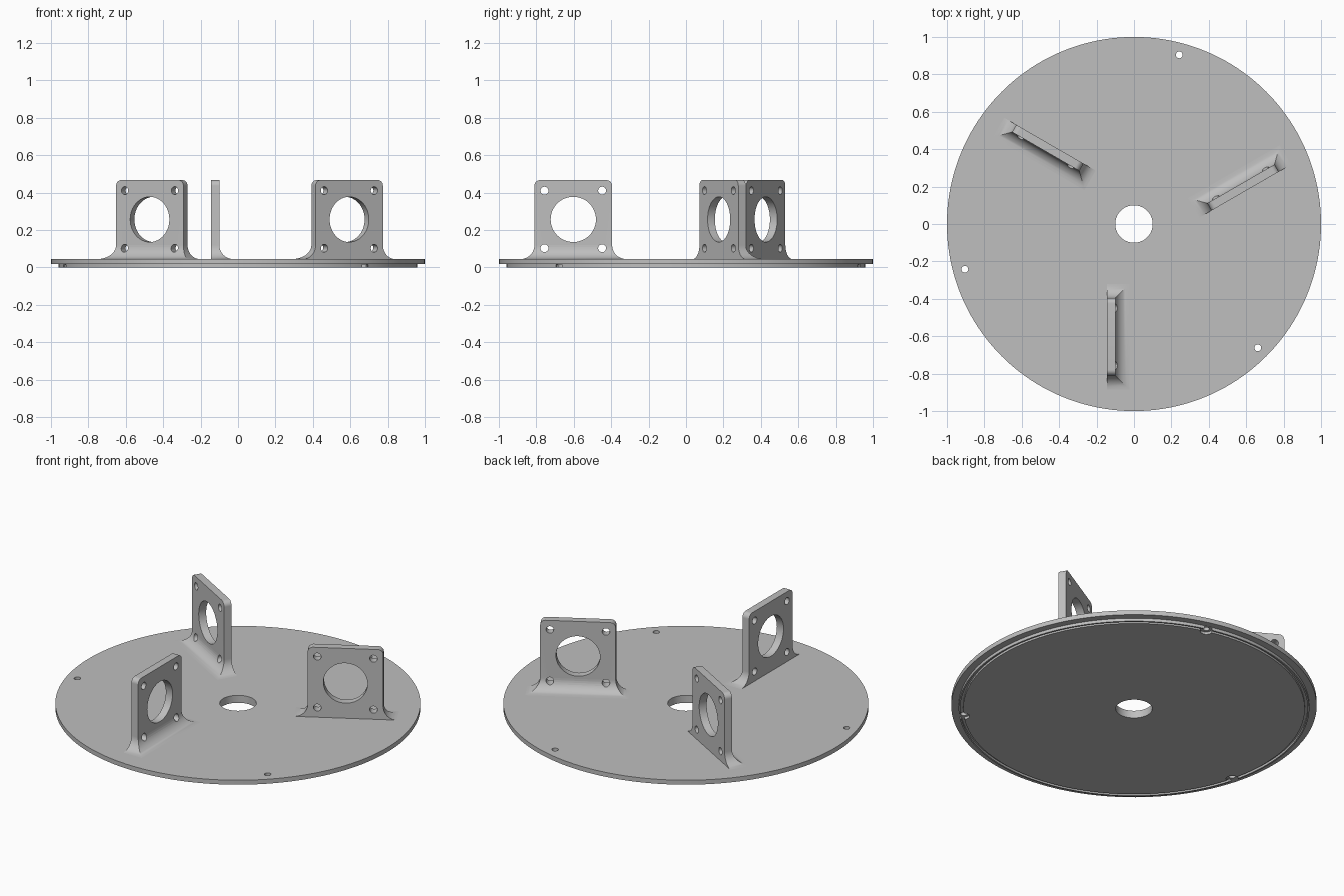
import bpy, bmesh
from math import sin, cos, pi, radians
from mathutils import Matrix, Vector

default = bpy.data.objects.get("Cube")
if default:
    bpy.data.objects.remove(default)

grey = bpy.data.materials.new("light grey")
grey.use_nodes = True
COLOUR = (0.52, 0.52, 0.52, 1)
grey.diffuse_color = COLOUR
grey.node_tree.nodes["Principled BSDF"].inputs["Base Color"].default_value = COLOUR


def make_object(name, bm):
    bmesh.ops.recalc_face_normals(bm, faces=bm.faces)
    mesh = bpy.data.meshes.new(name)
    bm.to_mesh(mesh)
    bm.free()
    mesh.materials.append(grey)
    obj = bpy.data.objects.new(name, mesh)
    bpy.context.collection.objects.link(obj)
    return obj


def select(obj):
    bpy.ops.object.select_all(action='DESELECT')
    obj.select_set(True)
    bpy.context.view_layer.objects.active = obj


def drill(obj, holes):
    """Cut cylinders given as (centre, axis, radius, depth)."""
    bm = bmesh.new()
    for centre, axis, radius, depth in holes:
        turn = Vector(axis).to_track_quat('Z', 'Y').to_matrix().to_4x4()
        bmesh.ops.create_cone(bm, cap_ends=True, segments=48, radius1=radius,
                              radius2=radius, depth=depth,
                              matrix=Matrix.Translation(centre) @ turn)
    cutter = make_object("hole_cutter", bm)
    cutter.hide_render = True
    mod = obj.modifiers.new("holes", 'BOOLEAN')
    mod.operation = 'DIFFERENCE'
    mod.solver = 'EXACT'
    mod.object = cutter
    select(obj)
    bpy.ops.object.modifier_apply(modifier=mod.name)
    bpy.data.objects.remove(cutter)


def smooth(obj):
    select(obj)
    bpy.ops.object.shade_smooth_by_angle(angle=radians(30))


# Round base: stepped rim, ring groove underneath, centre hole
TOP = 0.045
profile = [(0.1, 0), (0.935, 0), (0.935, 0.013), (0.951, 0.013), (0.951, 0),
           (0.96, 0), (0.96, 0.018), (1, 0.018), (1, TOP), (0.1, TOP)]
SEGMENTS = 160
bm = bmesh.new()
rings = []
for i in range(SEGMENTS):
    a = 2 * pi * i / SEGMENTS
    rings.append([bm.verts.new((r * cos(a), r * sin(a), z)) for r, z in profile])
for i, ring in enumerate(rings):
    after = rings[(i + 1) % SEGMENTS]
    for j in range(len(profile)):
        k = (j + 1) % len(profile)
        bm.faces.new((ring[j], after[j], after[k], ring[k]))
base = make_object("base_disc", bm)

# Rim screw holes, then their shallow recesses underneath
spots = [(0.936 * cos(radians(a)), 0.936 * sin(radians(a))) for a in (75, 195, 315)]
drill(base, [((x, y, 0.03), (0, 0, 1), 0.018, 0.2) for x, y in spots])
drill(base, [((x, y, 0), (0, 0, 1), 0.033, 0.03) for x, y in spots])
smooth(base)

# Upright bracket: stacked rectangles flare at the foot and round at the top
BACK, FACE, Y0, Y1, HIGH = -0.145, -0.1, -0.81, -0.395, 0.467
FLARE, CORNER, STEPS = 0.075, 0.03, 10
sections = [(FLARE, FLARE, TOP - 0.005)]
for i in range(STEPS + 1):
    a = pi / 2 * i / STEPS
    out = FLARE * (1 - sin(a))
    sections.append((out, out, TOP + FLARE * (1 - cos(a))))
for i in range(STEPS + 1):
    a = pi / 2 * i / STEPS
    sections.append((0, -CORNER * (1 - cos(a)), HIGH - CORNER * (1 - sin(a))))
bm = bmesh.new()
loops = [[bm.verts.new(p) for p in ((BACK, Y0 - w, z), (FACE + d, Y0 - w, z),
                                    (FACE + d, Y1 + w, z), (BACK, Y1 + w, z))]
         for d, w, z in sections]
for low, high in zip(loops, loops[1:]):
    for j in range(4):
        k = (j + 1) % 4
        bm.faces.new((low[j], low[k], high[k], high[j]))
bm.faces.new(loops[0])
bm.faces.new(loops[-1])
bracket = make_object("bracket_1", bm)

# Large round opening with four bolt holes around it
MID_Y, MID_Z, BOLT = (Y0 + Y1) / 2, 0.257, 0.154
holes = [((-0.1, MID_Y, MID_Z), (1, 0, 0), 0.121, 0.5)]
holes += [((-0.1, MID_Y + sy * BOLT, MID_Z + sz * BOLT), (1, 0, 0), 0.021, 0.5)
          for sy in (-1, 1) for sz in (-1, 1)]
drill(bracket, holes)
smooth(bracket)

# Two more brackets, evenly turned about the centre
for n in (1, 2):
    other = bracket.copy()
    other.name = f"bracket_{n + 1}"
    other.rotation_euler.z = 2 * pi * n / 3
    bpy.context.collection.objects.link(other)
